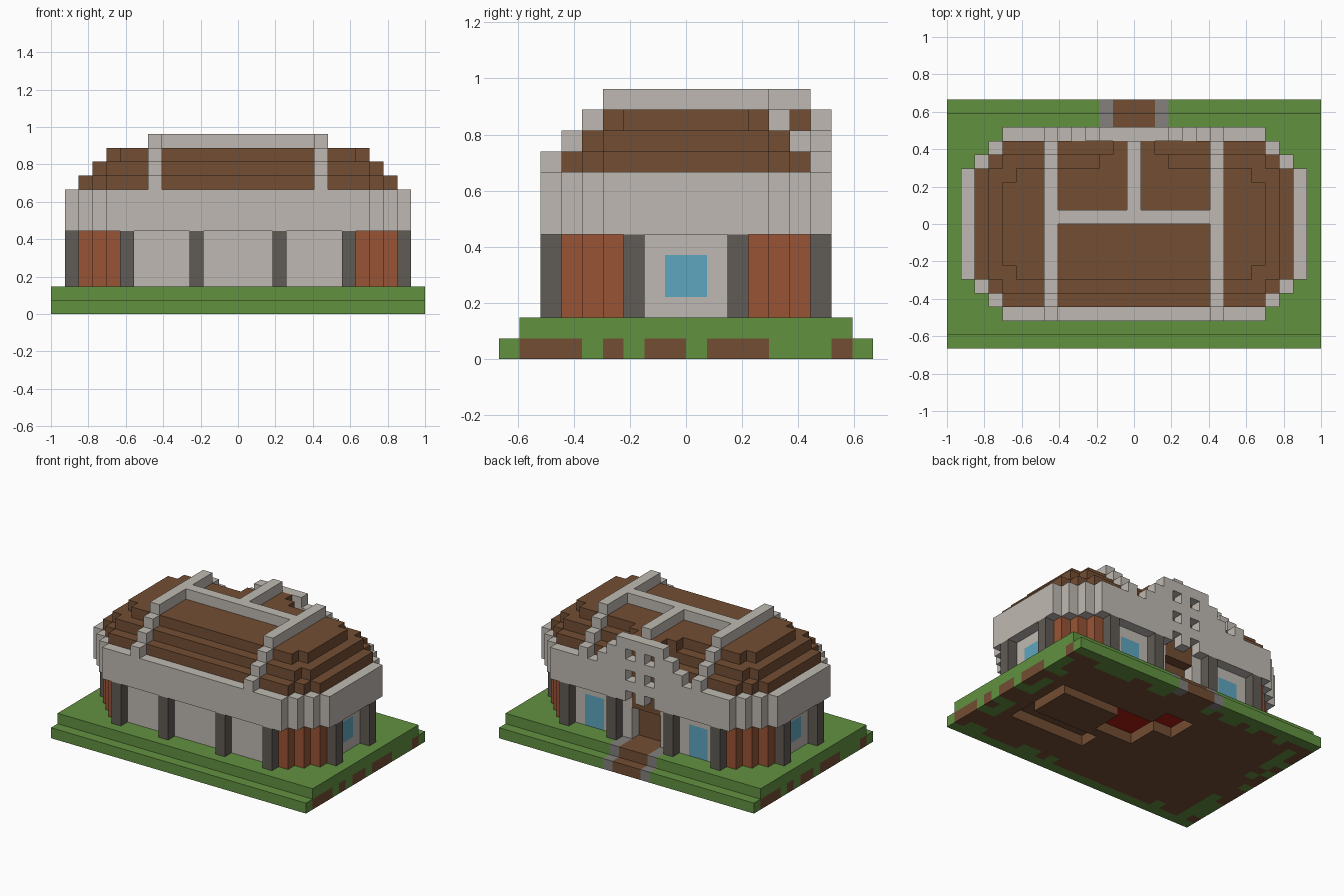
import bpy
import bmesh
import math
import random

if "Cube" in bpy.data.objects:
    bpy.data.objects.remove(bpy.data.objects["Cube"], do_unlink=True)

random.seed(4)
U = 2 / 27  # block size

# Colours (given as display values, stored linear)
PALETTE = {
    "brown": (115, 78, 51), "pale_stone": (191, 185, 178),
    "grass_green": (98, 145, 64), "dark_stone": (96, 91, 85),
    "brick": (152, 84, 53), "window_blue": (94, 166, 192),
    "path_grey": (131, 128, 125), "red": (170, 30, 15),
}


def linear(v):
    v /= 255
    return v / 12.92 if v <= 0.04045 else ((v + 0.055) / 1.055) ** 2.4


def make_material(name, rgb):
    mat = bpy.data.materials.new(name)
    col = (*[linear(v) for v in rgb], 1)
    mat.diffuse_color = col
    mat.use_nodes = True
    bsdf = next(n for n in mat.node_tree.nodes if n.type == 'BSDF_PRINCIPLED')
    bsdf.inputs["Base Color"].default_value = col
    bsdf.inputs["Roughness"].default_value = 0.9
    return mat


MATS = {n: make_material(n, c) for n, c in PALETTE.items()}
blocks = {}  # cell -> (part, colour)


def cells(xs, ys, zs):
    for x in range(xs[0], xs[1] + 1):
        for y in range(ys[0], ys[1] + 1):
            for z in range(zs[0], zs[1] + 1):
                yield x, y, z


def fill(part, colour, xs, ys, zs):
    for c in cells(xs, ys, zs):
        blocks[c] = (part, colour)


def carve(xs, ys, zs):
    for c in cells(xs, ys, zs):
        blocks.pop(c, None)


def stepped(part, colour, steps, zs):
    """Slab with stepped corners: (half width, half depth) pairs."""
    for w, d in steps:
        fill(part, colour, (-w, w), (-d, d - 1), zs)


# Ground: earth core with a ragged grass rim, and a grass terrace
fill("ground", "brown", (-13, 13), (-9, 8), (0, 0))
fill("terrace", "grass_green", (-13, 13), (-8, 7), (1, 1))
for x, y, z in cells((-13, 13), (-9, 8), (0, 0)):
    edge = min(13 - abs(x), y + 9, 8 - y)
    if edge == 0 or (edge == 1 and random.random() < 0.4):
        blocks[x, y, z] = ("ground", "grass_green")
for a, b in ((-8, -6), (-4, -4), (-2, -1), (1, 3), (7, 7)):
    fill("ground", "brown", (13, 13), (a, b), (0, 0))
    fill("ground", "brown", (-13, -13), (-b - 1, -a - 1), (0, 0))

# Channels under the ground
for colour, xs, ys in (("path_grey", (10, 10), (-4, 2)), ("red", (3, 9), (2, 2)),
                       ("brown", (3, 9), (-4, -3)), ("red", (0, 3), (-1, 2)),
                       ("red", (-2, 0), (2, 4))):
    carve(xs, ys, (0, 0))
    fill("terrace", colour, xs, ys, (1, 1))

# Walls with brick corners
stepped("wall", "pale_stone", ((11, 4), (10, 5), (9, 6)), (2, 5))
for c in list(blocks):
    if c[2] >= 2 and abs(c[0]) >= 9 and not -4 < c[1] < 3:
        blocks[c] = ("brick_corner", "brick")

# Windows and pillars
for s in (-1, 1):
    fill("end_window", "window_blue", (s * 11, s * 11), (-1, 0), (3, 4))
    mid = sorted((s * 5, s * 6))
    fill("back_window", "window_blue", mid, (5, 5), (2, 4))
    for y in (-3, 2):
        fill("pillar", "dark_stone", (s * 12, s * 12), (y, y), (2, 5))
    for x in (3, 8):
        for y in (-7, 6):
            fill("pillar", "dark_stone", (s * x, s * x), (y, y), (2, 5))

# Doorway and path
carve((-1, 1), (5, 5), (2, 4))
fill("door", "brown", (-1, 1), (4, 4), (2, 4))
fill("door", "brown", (-1, 1), (5, 5), (5, 5))
for y, z in ((5, 1), (6, 1), (7, 1), (8, 0)):
    fill("path", "brown", (-1, 1), (y, y), (z, z))
    if y > 5:
        for x in (-2, 2):
            fill("path", "path_grey", (x, x), (y, y), (z, z))

# Parapet band and stepped roof
stepped("parapet", "pale_stone", ((12, 4), (11, 5), (10, 6), (9, 7)), (6, 8))
stepped("roof", "brown", ((11, 4), (10, 5), (9, 6)), (9, 9))
stepped("roof", "brown", ((10, 4), (9, 5)), (10, 10))
stepped("roof", "brown", ((9, 3), (8, 4)), (11, 11))

# Dormer behind the gable
fill("dormer", "brown", (-1, 1), (5, 5), (6, 11))
fill("dormer", "brown", (-2, 2), (4, 4), (11, 11))

# Roof ribs, cross beam and spine
for x in (-6, 6):
    for i in range(4):
        fill("roof_rib", "pale_stone", (x, x), (i - 7, 6 - i), (9 + i, 9 + i))
fill("cross_beam", "pale_stone", (-5, 5), (0, 0), (12, 12))
fill("spine_beam", "pale_stone", (0, 0), (1, 5), (12, 12))

# Stepped gable with pierced lattice window
for i in range(3):
    fill("gable", "pale_stone", (i - 4, 4 - i), (6, 6), (9 + i, 9 + i))
for z in (6, 8, 10):
    for x in (-1, 1):
        carve((x, x), (6, 6), (z, z))


def build(part):
    """Mesh the exposed faces of one part."""
    bm = bmesh.new()
    verts = {}
    slots = []
    for cell, (name, colour) in blocks.items():
        if name != part:
            continue
        if colour not in slots:
            slots.append(colour)
        for axis in range(3):
            u, v = (axis + 1) % 3, (axis + 2) % 3
            for side in (0, 1):
                near = list(cell)
                near[axis] += 2 * side - 1
                if tuple(near) in blocks:
                    continue
                ring = []
                for du, dv in ((0, 0), (1, 0), (1, 1), (0, 1)):
                    p = list(cell)
                    p[axis] += side
                    p[u] += du
                    p[v] += dv
                    p = tuple(p)
                    if p not in verts:
                        verts[p] = bm.verts.new(((p[0] - 0.5) * U, p[1] * U, p[2] * U))
                    ring.append(verts[p])
                face = bm.faces.new(ring if side else ring[::-1])
                face.material_index = slots.index(colour)
    bmesh.ops.dissolve_limit(bm, angle_limit=math.radians(1), verts=bm.verts[:],
                             edges=bm.edges[:], delimit={'MATERIAL'})
    mesh = bpy.data.meshes.new(part)
    bm.to_mesh(mesh)
    bm.free()
    for s in slots:
        mesh.materials.append(MATS[s])
    bpy.context.scene.collection.objects.link(bpy.data.objects.new(part, mesh))


for part in sorted({p for p, _ in blocks.values()}):
    build(part)
